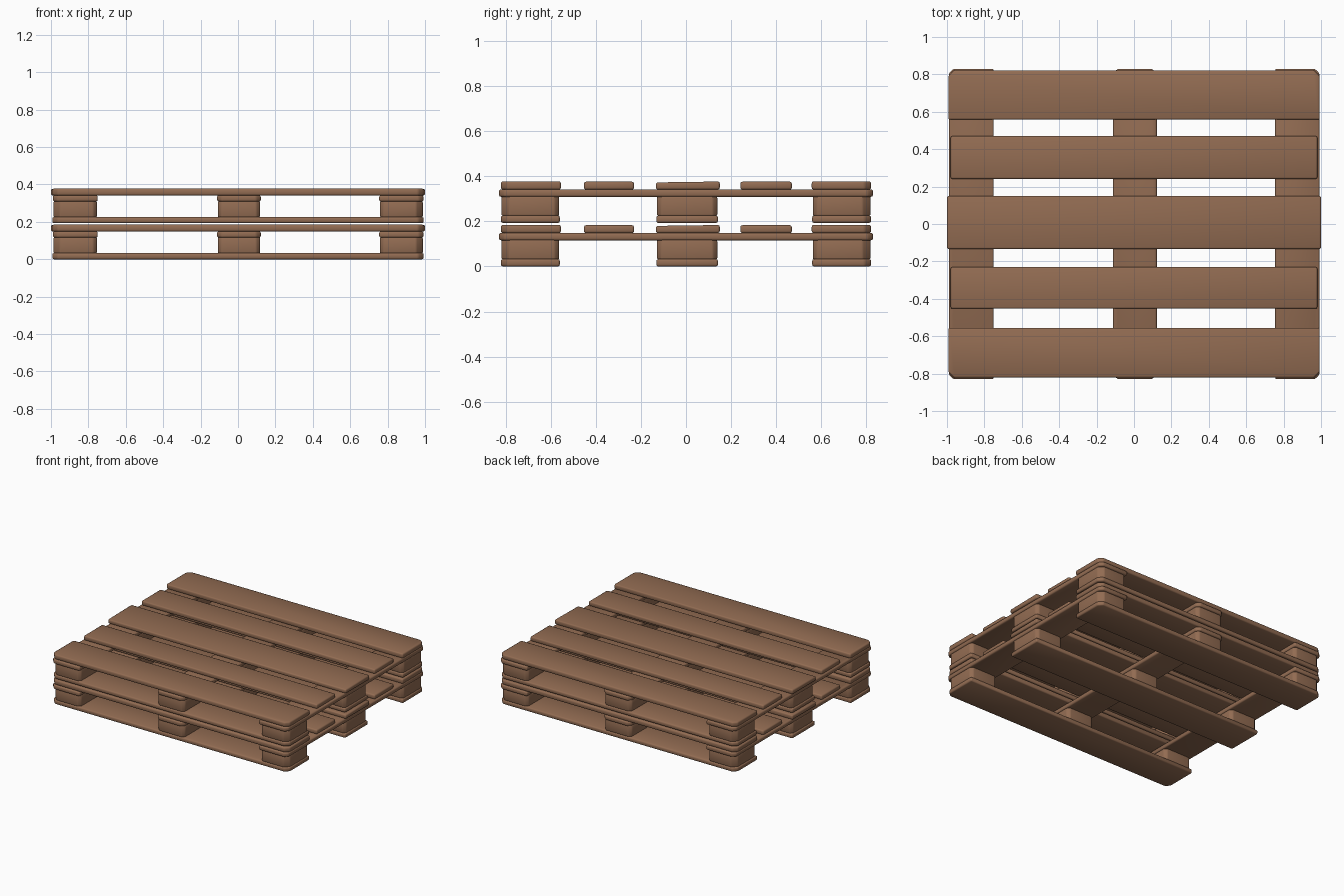
import bpy, bmesh, math

if "Cube" in bpy.data.objects:
    bpy.data.objects.remove(bpy.data.objects["Cube"])

wood = bpy.data.materials.new("brown_wood")
wood.diffuse_color = (0.29, 0.15, 0.085, 1)
wood.use_nodes = True
wood.node_tree.nodes["Principled BSDF"].inputs["Base Color"].default_value = wood.diffuse_color


def plank(name, x0, x1, y0, y1, z0, z1, cuts=(0, 0, 0, 0), bevel=0.009, lift=0.0):
    """Board with optional plan chamfers at (-x-y, +x-y, +x+y, -x+y) corners."""
    corners = [(x0, y0, 1, 1), (x1, y0, -1, 1), (x1, y1, -1, -1), (x0, y1, 1, -1)]
    pts = []
    for i, ((x, y, sx, sy), c) in enumerate(zip(corners, cuts)):
        if c == 0:
            pts.append((x, y))
        else:
            pair = [(x, y + sy * c), (x + sx * c, y)]
            pts += pair if i % 2 == 0 else pair[::-1]
    bm = bmesh.new()
    face = bm.faces.new([bm.verts.new((x, y, z0)) for x, y in pts])
    up = bmesh.ops.extrude_face_region(bm, geom=[face])["geom"]
    for v in (g for g in up if isinstance(g, bmesh.types.BMVert)):
        v.co.z = z1 - (lift if v.co.y < (y0 + y1) / 2 else 0)
    bmesh.ops.recalc_face_normals(bm, faces=bm.faces)
    bmesh.ops.bevel(bm, geom=bm.edges[:], offset=bevel, segments=2,
                    profile=0.5, affect='EDGES', clamp_overlap=True)
    me = bpy.data.meshes.new(name)
    bm.to_mesh(me)
    bm.free()
    me.materials.append(wood)
    ob = bpy.data.objects.new(name, me)
    bpy.context.collection.objects.link(ob)
    bpy.context.view_layer.objects.active = ob
    ob.select_set(True)
    bpy.ops.object.shade_smooth_by_angle(angle=math.radians(50))
    ob.select_set(False)


def outer_cuts(col, row, c, inner=0):
    """Chamfer only the corners lying on the outside of the pallet."""
    return tuple(c if (sx == col or col == 2) and sy == row else inner
                 for sx, sy in ((-1, -1), (1, -1), (1, 1), (-1, 1)))


COLS = ((-1, -0.99, -0.75), (0, -0.112, 0.122), (1, 0.755, 0.992))
ROWS = ((-1, -0.822, -0.56), (0, -0.132, 0.142), (1, 0.56, 0.822))


def pallet(label, z):
    # Three bottom runners
    for row, y0, y1 in ROWS:
        plank(label + "_bottom_board", -0.993, 0.993, y0, y1, z, z + 0.033,
              outer_cuts(2, row, 0.03))
    # Nine spacer blocks
    for col, x0, x1 in COLS:
        for row, y0, y1 in ROWS:
            plank(label + "_block", x0 + 0.004, x1 - 0.004, y0 + 0.003, y1 - 0.003,
                  z + 0.031, z + 0.118, outer_cuts(col, row, 0.035, 0.02), 0.007)
    # Three cross boards
    for col, x0, x1 in COLS:
        cuts = tuple(0.025 if s == col or col == 0 else 0 for s in (-1, 1, 1, -1))
        plank(label + "_cross_board", x0, x1, -0.83, 0.83, z + 0.116, z + 0.149, cuts)
    # Five deck boards
    for y0, y1, row in ((-0.822, -0.555, -1), (0.558, 0.822, 1)):
        plank(label + "_outer_deck_board", -0.993, 0.993, y0, y1, z + 0.148, z + 0.185,
              outer_cuts(2, row, 0.03))
    for y0, y1 in ((-0.453, -0.23), (0.241, 0.47)):
        plank(label + "_inner_deck_board", -0.98, 0.98, y0, y1, z + 0.148, z + 0.183)
    plank(label + "_middle_deck_board", -1, 1, -0.134, 0.15, z + 0.148, z + 0.184, lift=0.004)


pallet("lower_pallet", 0.0)
pallet("upper_pallet", 0.193)
